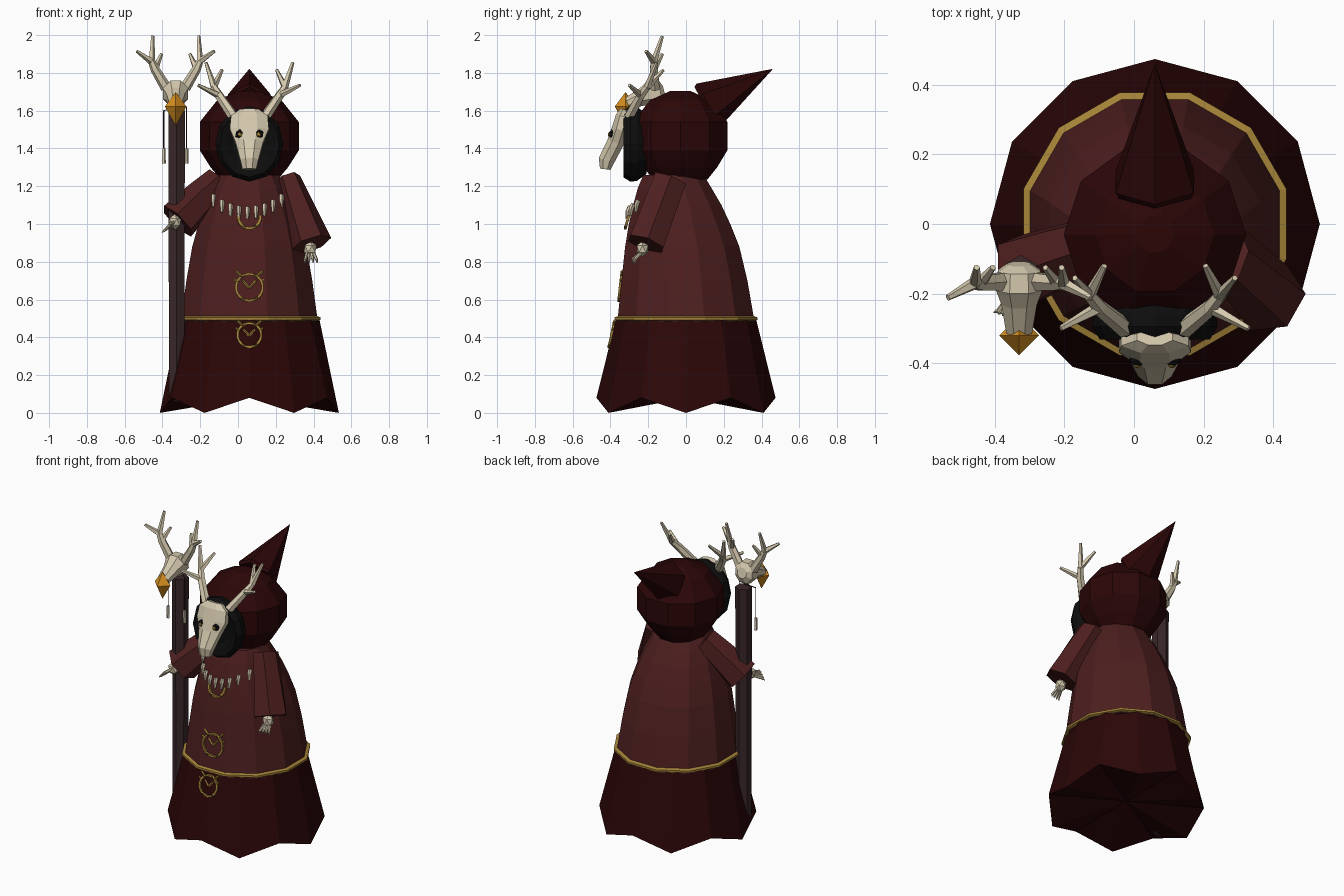
import bpy, math
from mathutils import Vector as V

if "Cube" in bpy.data.objects:
    bpy.data.objects.remove(bpy.data.objects["Cube"])

CX = 0.06  # body centre line


def colour(name, r, g, b):
    m = bpy.data.materials.new(name)
    m.diffuse_color = (r, g, b, 1)
    m.use_nodes = True
    m.node_tree.nodes["Principled BSDF"].inputs["Base Color"].default_value = m.diffuse_color
    return m


RED = colour("dusty red cloth", .075, .0135, .0135)
DARK = colour("deep maroon cloth", .024, .0019, .0023)
BLACK = colour("black fur", .004, .004, .004)
BONE = colour("bone", .66, .58, .42)
GOLD = colour("gold", .38, .23, .04)
AMBER = colour("amber", .68, .28, .015)
WOOD = colour("dark wood", .042, .020, .022)


def build(name, verts, faces, mat):
    me = bpy.data.meshes.new(name)
    me.from_pydata([tuple(v) for v in verts], [], faces)
    me.materials.append(mat)
    ob = bpy.data.objects.new(name, me)
    bpy.context.collection.objects.link(ob)
    return ob


def skin(rings, cap=True):
    """Join equal rings of points into one list of vertices and faces."""
    n, m = len(rings[0]), len(rings)
    verts = [v for r in rings for v in r]
    faces = []
    for i in range(m - 1):
        a, b = i * n, (i + 1) * n
        for j in range(n):
            k = (j + 1) % n
            faces.append((a + j, a + k, b + k, b + j))
    if cap:
        faces += [tuple(reversed(range(n))), tuple(range((m - 1) * n, m * n))]
    return verts, faces


def tube_geo(path, radii, n=6, phase=0.0):
    """Tube through a path; a radius may be a (sideways, depth) pair."""
    pts = [V(p) for p in path]
    rings = []
    for i, p in enumerate(pts):
        d = (pts[min(i + 1, len(pts) - 1)] - pts[max(i - 1, 0)]).normalized()
        ref = V((1, 0, 0)) if abs(d.x) < .9 else V((0, 1, 0))
        u = (ref - d * ref.dot(d)).normalized()
        w = d.cross(u)
        r = radii[i]
        ru, rw = r if isinstance(r, tuple) else (r, r)
        rings.append([p + u * ru * math.cos(t) + w * rw * math.sin(t)
                      for t in (phase + 2 * math.pi * j / n for j in range(n))])
    return skin(rings)


def merge(name, parts, mat):
    verts, faces = [], []
    for vs, fs in parts:
        o = len(verts)
        verts += vs
        faces += [tuple(i + o for i in f) for f in fs]
    return build(name, verts, faces, mat)


def tube(name, path, radii, mat, n=6, phase=0.0):
    return build(name, *tube_geo(path, radii, n, phase), mat)


def circle(cx, cy, z, r, n, off=0.0):
    return [V((cx + r * math.cos(off + 2 * math.pi * j / n),
               cy + r * math.sin(off + 2 * math.pi * j / n), z)) for j in range(n)]


def ball(name, loc, scale, mat, sub=1):
    bpy.ops.mesh.primitive_ico_sphere_add(subdivisions=sub, radius=1, location=loc)
    ob = bpy.context.object
    ob.name, ob.scale = name, scale
    ob.data.materials.append(mat)
    return ob


# Lower robe with a zigzag hem
hem = circle(CX, 0, 0, .474, 12)
for j, v in enumerate(hem):
    v.z = .08 * (j % 2)
vs, fs = skin([hem, circle(CX, 0, .5, .37, 12)], cap=False)
vs.append(V((CX, 0, .08)))
fs += [((j + 1) % 12, j, 24) for j in range(12)]
build("lower_robe", vs, fs, DARK)

# Upper robe leaning slightly forward
H = math.pi / 12
body = [(.48, 0, .376), (.70, -.008, .345), (.88, -.02, .313), (1.0, -.034, .278),
        (1.10, -.046, .242), (1.19, -.06, .202), (1.26, -.066, .165)]
build("upper_robe", *skin([circle(CX, y, z, r, 12, H) for z, y, r in body]), RED)

# Gold band where the robes meet
build("gold_band", *skin([circle(CX, 0, z, r, 12, H) for z, r in
      ((.486, .372), (.493, .391), (.506, .391), (.513, .37))], cap=False), GOLD)

# Hood and its pointed tail
hood = [(1.235, .15), (1.30, .205), (1.39, .262), (1.54, .262), (1.655, .17), (1.705, .055)]
build("hood", *skin([circle(CX, -.03, z, r, 10) for z, r in hood]), DARK)
base, tip = V((CX, .12, 1.63)), V((CX, .458, 1.82))
back = base + (base - tip) * .05
tube("hood_point", [back, base, tip], [.12, .13, .001], DARK, 6, math.pi / 2)

# Fur ring filling the hood opening, dished in the middle
fur = [[V((CX + .18 * s * math.cos(t), y, 1.424 + .20 * s * math.sin(t)))
        for t in (2 * math.pi * j / 12 for j in range(12))]
       for y, s in ((-.21, .80), (-.26, .98), (-.295, 1.0), (-.332, .88), (-.322, .66), (-.305, .5))]
build("face_fur", *skin(fur), BLACK)

# Skull mask
tube("skull_mask",
     [(CX, -.325, 1.605), (CX, -.335, 1.57), (CX, -.352, 1.50), (CX, -.374, 1.43),
      (CX, -.422, 1.335), (CX, -.428, 1.29)],
     [(.055, .025), (.105, .04), (.112, .046), (.080, .048), (.052, .046), (.040, .03)],
     BONE, 8, math.pi / 8)
for s in (-1, 1):
    ball("eye_socket", (CX + s * .050, -.390, 1.475), (.028, .02, .027), BLACK)
    ball("eye", (CX + s * .050, -.407, 1.474), (.012, .008, .012), GOLD)


def antlers(name, cx, start, joint, low, tips):
    """Mirrored pair; each tip branches from the joint, the first from lower down."""
    for s in (-1, 1):
        def f(p):
            return (cx + s * p[0], p[1], p[2])
        parts = [tube_geo([f(start), f(low), f(joint)], [.029, .024, .019], 6)]
        for i, t in enumerate(tips):
            parts.append(tube_geo([f(low if i == 0 else joint), f(t)], [.019, .009], 5))
        merge(name, parts, BONE)


antlers("mask_antlers", CX, (.085, -.30, 1.57), (.188, -.205, 1.725), (.16, -.24, 1.68),
        [(.27, -.30, 1.735), (.145, -.12, 1.815), (.23, -.155, 1.855)])
antlers("staff_antlers", -.33, (.05, -.165, 1.72), (.127, -.17, 1.86), (.11, -.17, 1.82),
        [(.075, -.125, 1.90), (.205, -.212, 1.915), (.122, -.125, 1.995)])

# Staff, its small skull, hanging gem and charms
SX, SY = -.325, -.14
tube("staff", [(SX, SY, .06), (SX, SY, 1.60)], [.046, .051], WOOD, 6, math.pi / 6)
tube("staff_skull",
     [(-.33, -.115, 1.70), (-.33, -.135, 1.695), (-.33, -.185, 1.69), (-.33, -.225, 1.675),
      (-.33, -.31, 1.64)],
     [(.035, .035), (.066, .07), (.072, .077), (.055, .053), (.04, .033)], BONE, 8, math.pi / 8)
gem = V((-.33, -.320, 1.622))
tube("amber_gem", [gem - V((0, 0, .10)), gem, gem + V((0, 0, .075))],
     [.001, .057, .001], AMBER, 4)
for x, top in ((-.393, 1.60), (-.272, 1.62)):
    tube("charm_cord", [(x, -.17, 1.40), (x, -.17, top)], [.003] * 2, WOOD, 4)
    tube("bone_charm", [(x, -.17, 1.32), (x, -.17, 1.40)], [.011, .009], BONE, 5)
    tube("cord_tie", [(x, -.17, top), (SX, SY, top + .02)], [.003] * 2, WOOD, 4)

# Sleeves flaring towards the cuffs
tube("free_sleeve", [(.265, -.085, 1.235), (.387, -.213, .893)],
     [(.068, .10), (.112, .108)], RED, 6)
tube("staff_sleeve", [(-.10, -.055, 1.225), (-.19, -.085, 1.145), (-.32, -.135, 1.015)],
     [.085, .095, .112], RED, 6, math.pi / 6)


def hand(name, c, d, spread):
    """Bony palm with four tapering fingers."""
    c, d, spread = V(c), V(d), V(spread)
    ball(name + "_palm", c, (.038, .035, .043), BONE)
    parts = []
    for i in range(4):
        k = i - 1.5
        a = c + spread * k * .6 + d * .3
        b = c + spread * k + d * .75 + V((0, -.012, 0))
        parts.append(tube_geo([a, b, c + spread * k * 1.1 + d], [.009, .008, .002], 5))
    merge(name + "_fingers", parts, BONE)


hand("free_hand", (.382, -.23, .868), (.005, -.045, -.075), (.02, .004, 0))
hand("staff_hand", (-.335, -.195, 1.01), (-.05, -.065, -.035), (.011, -.004, .012))


def front(x, z):
    """Front surface of the upper robe at a given spot."""
    for (z0, y0, r0), (z1, y1, r1) in zip(body, body[1:]):
        if z0 <= z <= z1:
            k = (z - z0) / (z1 - z0)
            r = r0 + (r1 - r0) * k
            return y0 + (y1 - y0) * k - math.sqrt(max(r * r - (x - CX) ** 2, 0))
    return 0


# Tooth necklace
teeth = []
for i in range(9):
    k = (i - 4) / 4
    x, z = CX - .01 + k * .18, 1.09 + .065 * k * k
    y = front(x, z) - .008
    teeth.append(tube_geo([(x, y, z), (x, y - .01, z - .025), (x, y - .015, z - .064)],
                          [.012, .013, .007], 5))
merge("tooth_necklace", teeth, BONE)


def arc(c, r, a0, a1, n, slope, w=.008):
    pts = []
    for i in range(n + 1):
        t = math.radians(a0 + (a1 - a0) * i / n)
        dz = r * math.sin(t)
        pts.append((c[0] + r * math.cos(t), c[1] + slope * dz, c[2] + dz))
    return tube_geo(pts, [w] * (n + 1), 4, math.pi / 4)


def emblem(name, c, r, slope):
    """Ring with a slim forked mark inside and small horns on top."""
    def p(x, z):
        return (c[0] + x * r, c[1] + slope * z * r, c[2] + z * r)
    parts = [arc(c, r, 90, 450, 18, slope, .009)]
    for s in (-1, 1):
        for a, b in (((0, -.05), (.5, .5)), ((.55, .8), (1.0, 1.2)), ((.9, .4), (1.15, .6))):
            parts.append(tube_geo([p(s * a[0], a[1]), p(s * b[0], b[1])], [.007] * 2, 4))
    merge(name, parts, GOLD)


# Gold pendant and the two robe emblems
merge("gold_pendant", [arc((CX, front(CX, 1.03), 1.035), .058, 170, 370, 10, .3, .010)], GOLD)
emblem("upper_emblem", (CX, -.349, .665), .071, .12)
emblem("lower_emblem", (CX, -.395, .412), .063, .22)
